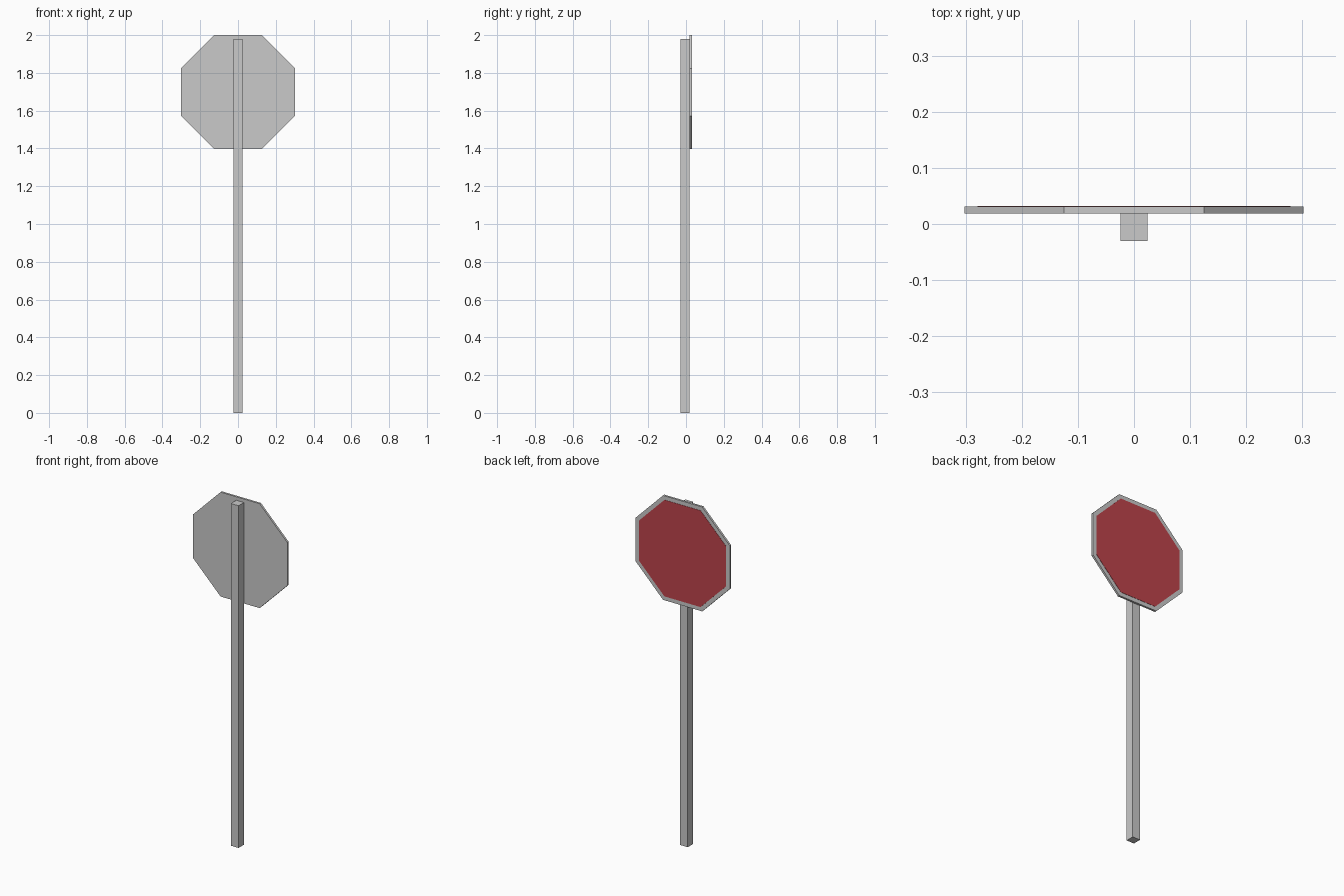
import bpy
import math
from mathutils import Matrix

cube = bpy.data.objects.get("Cube")
if cube:
    bpy.data.objects.remove(cube, do_unlink=True)


def make_material(name, rgb):
    mat = bpy.data.materials.new(name)
    mat.use_nodes = True
    color = (*rgb, 1.0)
    mat.diffuse_color = color
    mat.node_tree.nodes["Principled BSDF"].inputs["Base Color"].default_value = color
    return mat


def octagon(name, apothem, y_min, y_max, z, mat):
    """Upright eight-sided plate with flat top, bottom and sides."""
    bpy.ops.mesh.primitive_cylinder_add(
        vertices=8, radius=apothem / math.cos(math.pi / 8), depth=y_max - y_min)
    obj = bpy.context.object
    obj.name = name
    turn = Matrix.Rotation(math.pi / 2, 4, 'X') @ Matrix.Rotation(math.pi / 8, 4, 'Z')
    obj.data.transform(turn)
    obj.location = (0, (y_min + y_max) / 2, z)
    obj.data.materials.append(mat)
    return obj


metal = make_material("light_grey_metal", (0.59, 0.59, 0.59))
red = make_material("sign_red", (0.51, 0.057, 0.071))

# Square post
POST_WIDTH, POST_HEIGHT = 0.049, 1.98
bpy.ops.mesh.primitive_cube_add(size=1, location=(0, -0.0055, POST_HEIGHT / 2))
post = bpy.context.object
post.name = "post"
post.data.transform(Matrix.Diagonal((POST_WIDTH, POST_WIDTH, POST_HEIGHT, 1)))
post.data.materials.append(metal)

# Metal sign plate and its thin red face on the back side
SIGN_Z = 1.698
octagon("sign_plate", 0.302, 0.019, 0.031, SIGN_Z, metal)
octagon("red_sign_face", 0.279, 0.031, 0.0325, SIGN_Z, red)
